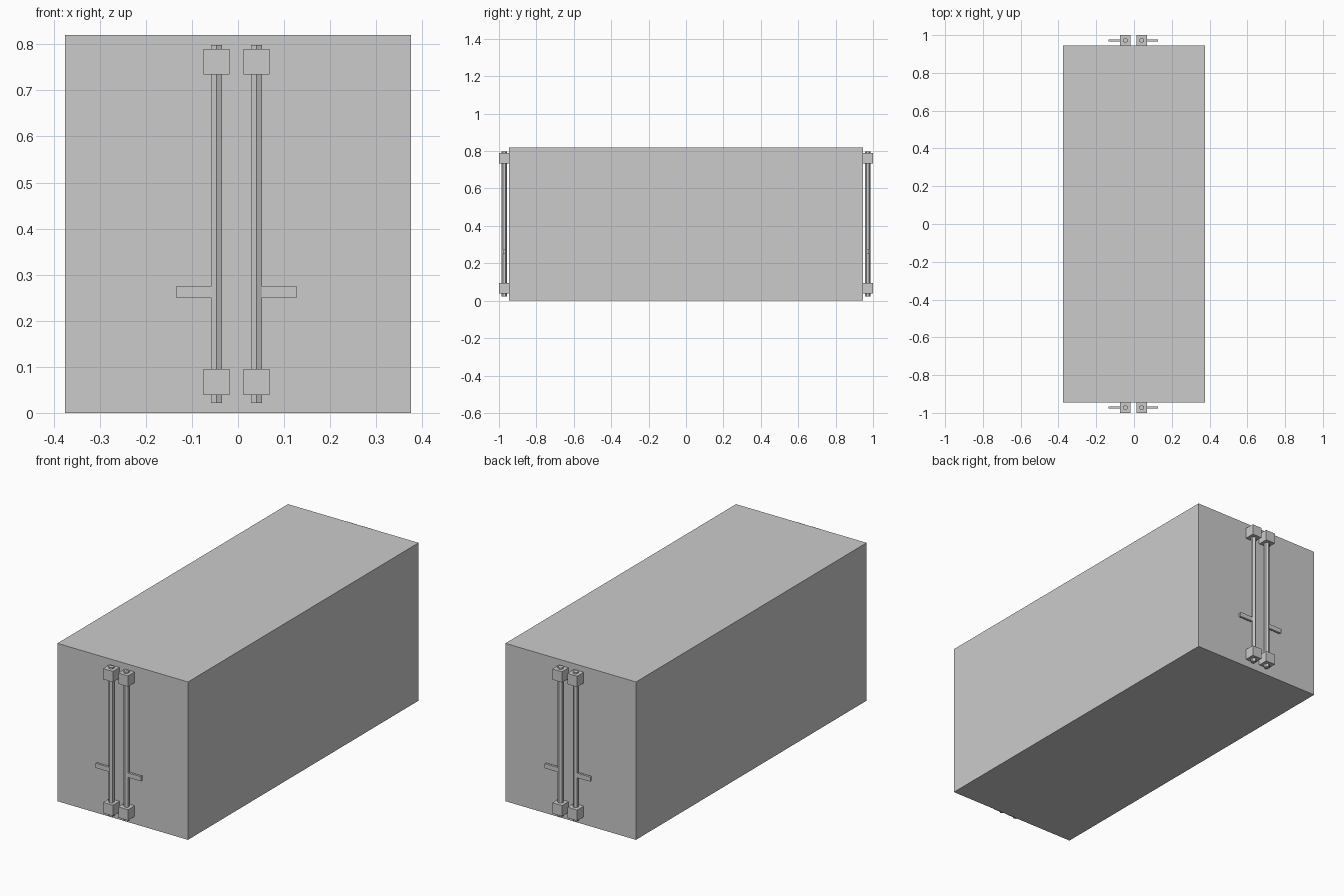
import bpy, math

if "Cube" in bpy.data.objects:
    bpy.data.objects.remove(bpy.data.objects["Cube"])


def box(name, x, y, z):
    # each argument is a (min, max) pair
    bpy.ops.mesh.primitive_cube_add(size=1, location=[(a + b) / 2 for a, b in (x, y, z)])
    ob = bpy.context.object
    ob.name = name
    ob.scale = [b - a for a, b in (x, y, z)]
    bpy.ops.object.transform_apply(location=False, rotation=False, scale=True)
    return ob


def rod(name, x, y, z0, z1, r):
    # six-sided rod with an edge facing forward
    bpy.ops.mesh.primitive_cylinder_add(vertices=6, radius=r, depth=z1 - z0,
                                        location=(x, y, (z0 + z1) / 2))
    bpy.context.object.name = name


# container body
box("body", (-0.375, 0.375), (-0.946, 0.946), (0, 0.82))

# locking bars on both ends
CX, B = -0.0033, 0.028
for end, s in (("front", -1), ("back", 1)):
    y = s * 0.972
    for side, d in (("left", -1), ("right", 1)):
        x = CX + d * 0.0435
        tag = f"{end}_{side}"
        rod("lock_rod_" + tag, x, y, 0.022, 0.798, 0.0138)
        # brackets holding the rod
        for level, z in (("lower", 0.067), ("upper", 0.762)):
            box(f"bracket_{level}_{tag}", (x - B, x + B), (y - B, y + B), (z - B, z + B))
        # handle pointing outwards
        xs = sorted((x, CX + d * 0.1315))
        box("handle_" + tag, xs, (y - 0.006, y + 0.006), (0.25, 0.274))
